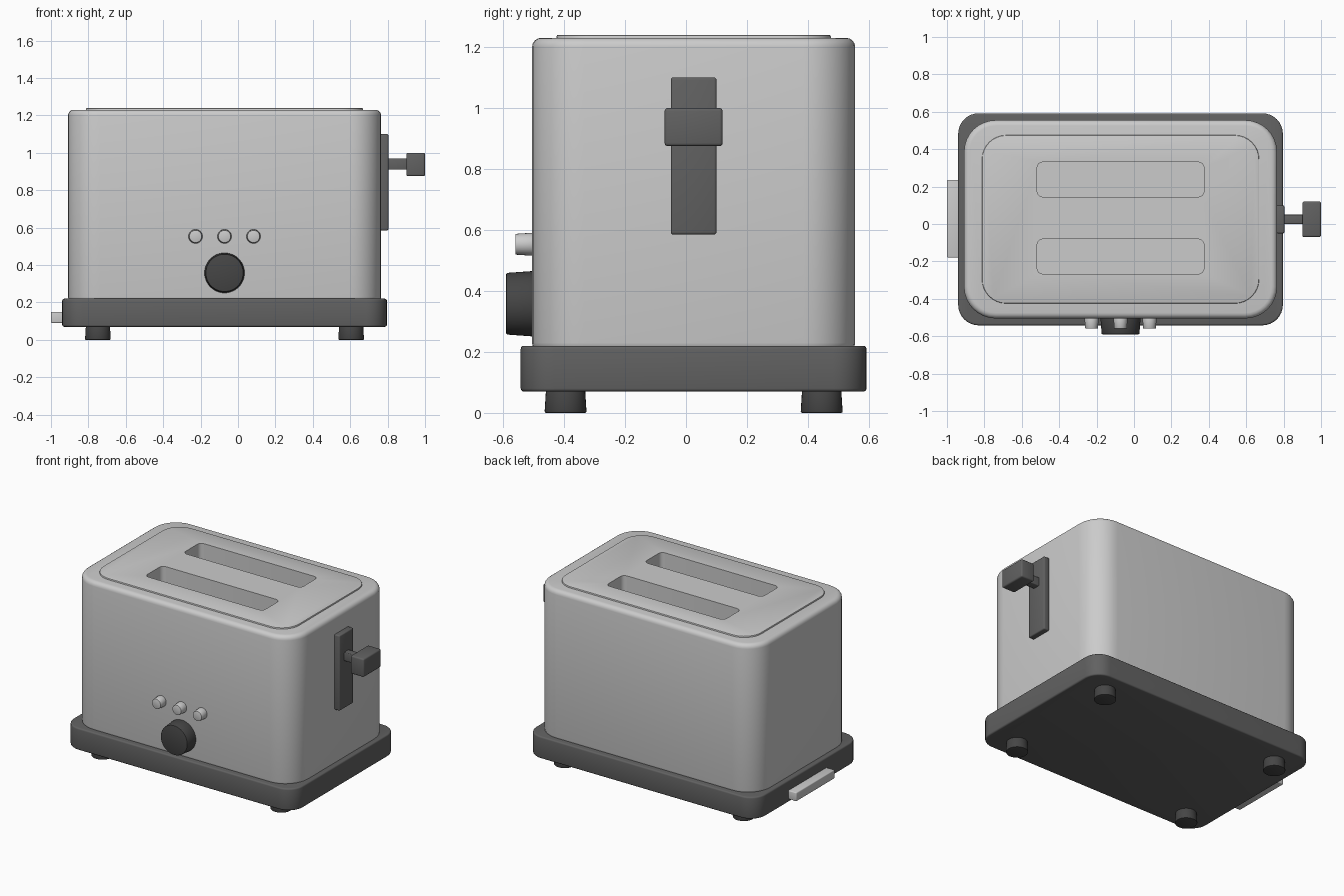
import bpy, bmesh, math
from mathutils import Matrix

if "Cube" in bpy.data.objects:
    bpy.data.objects.remove(bpy.data.objects["Cube"])

CX, CY = -0.072, 0.025   # centre of the housing

dark = bpy.data.materials.new("dark_plastic")
dark.diffuse_color = (0.12, 0.12, 0.12, 1)
dark.use_nodes = True
dark.node_tree.nodes["Principled BSDF"].inputs["Base Color"].default_value = dark.diffuse_color
black = bpy.data.materials.new("black_rubber")
black.diffuse_color = (0.06, 0.06, 0.06, 1)
black.use_nodes = True
black.node_tree.nodes["Principled BSDF"].inputs["Base Color"].default_value = black.diffuse_color


def finish(name, bm, mat=None, bevel=0, segments=3, cutter=None):
    bmesh.ops.recalc_face_normals(bm, faces=bm.faces)
    me = bpy.data.meshes.new(name)
    bm.to_mesh(me)
    bm.free()
    ob = bpy.data.objects.new(name, me)
    bpy.context.collection.objects.link(ob)
    if mat:
        me.materials.append(mat)
    bpy.ops.object.select_all(action='DESELECT')
    ob.select_set(True)
    bpy.context.view_layer.objects.active = ob
    if bevel:
        m = ob.modifiers.new("edge", 'BEVEL')
        m.width, m.segments = bevel, segments
        m.limit_method, m.angle_limit = 'ANGLE', math.radians(40)
        bpy.ops.object.modifier_apply(modifier=m.name)
    if cutter:
        m = ob.modifiers.new("slots", 'BOOLEAN')
        m.operation, m.object, m.solver = 'DIFFERENCE', cutter, 'EXACT'
        bpy.ops.object.modifier_apply(modifier=m.name)
    bpy.ops.object.shade_smooth_by_angle(angle=math.radians(35))
    return ob


def add_prism(bm, cx, cy, hx, hy, r, z0, z1, n=8):
    """Upright prism with a rounded-rectangle outline."""
    pts = []
    for k, (sx, sy) in enumerate([(1, 1), (-1, 1), (-1, -1), (1, -1)]):
        for i in range(n + 1):
            a = math.pi / 2 * (k + i / n)
            pts.append((cx + sx * (hx - r) + r * math.cos(a),
                        cy + sy * (hy - r) + r * math.sin(a)))
    lo = [bm.verts.new((x, y, z0)) for x, y in pts]
    hi = [bm.verts.new((x, y, z1)) for x, y in pts]
    bm.faces.new(lo[::-1])
    bm.faces.new(hi)
    for i in range(len(pts)):
        j = (i + 1) % len(pts)
        bm.faces.new((lo[i], lo[j], hi[j], hi[i]))


def prism(name, hx, hy, r, z0, z1, **kw):
    bm = bmesh.new()
    add_prism(bm, CX, CY, hx, hy, r, z0, z1)
    return finish(name, bm, **kw)


def box(name, x, y, z, **kw):
    bm = bmesh.new()
    bmesh.ops.create_cube(bm, size=1)
    for v in bm.verts:
        v.co = [(a + b) / 2 + c * (b - a) for (a, b), c in zip((x, y, z), v.co)]
    return finish(name, bm, **kw)


def cylinder(name, centre, r0, r1, depth, rot=Matrix(), n=32, **kw):
    """Tapered cylinder; r0 at the local bottom, r1 at the local top."""
    bm = bmesh.new()
    bmesh.ops.create_cone(bm, cap_ends=True, segments=n, radius1=r0, radius2=r1,
                          depth=depth, matrix=Matrix.Translation(centre) @ rot)
    return finish(name, bm, **kw)


# Bread slot cutter
bm = bmesh.new()
for y in (0.238, -0.174):
    add_prism(bm, CX, y, 0.446, 0.093, 0.03, 0.45, 1.4, n=4)
cutter = finish("slot_cutter", bm)
cutter.hide_render = True

# Housing
prism("base", 0.868, 0.567, 0.11, 0.07, 0.22, mat=dark, bevel=0.01)
prism("body", 0.837, 0.53, 0.17, 0.2, 1.23, bevel=0.03, segments=4, cutter=cutter)
prism("top_plate", 0.741, 0.45, 0.13, 1.2, 1.24, bevel=0.006, segments=2, cutter=cutter)
bpy.data.objects.remove(cutter)

# Feet
for sx in (-1, 1):
    for sy in (-1, 1):
        cylinder("foot", (CX + sx * 0.677, CY + sy * 0.42, 0.04), 0.069, 0.064, 0.08,
                 mat=black, bevel=0.005, segments=2)

# Front controls, local top facing -y
front = Matrix.Rotation(math.pi / 2, 4, 'X')
cylinder("browning_knob", (CX, -0.54, 0.358), 0.108, 0.101, 0.10, front,
         n=48, mat=black, bevel=0.005, segments=2)
for i in (-1, 0, 1):
    cylinder("button", (CX + i * 0.155, -0.53, 0.553), 0.038, 0.034, 0.06, front,
             n=24, bevel=0.004, segments=2)

# Lever on the right side
box("lever_track", (0.76, 0.804), (-0.05, 0.10), (0.585, 1.10), mat=dark, bevel=0.008)
box("lever_stem", (0.78, 0.91), (0.0, 0.05), (0.91, 0.97), mat=dark, bevel=0.005)
box("lever_handle", (0.90, 1.0), (-0.07, 0.12), (0.875, 1.0), mat=dark, bevel=0.01)

# Crumb tray on the left side
box("crumb_tray", (-1.0, -0.92), (-0.18, 0.235), (0.09, 0.15), bevel=0.006)
